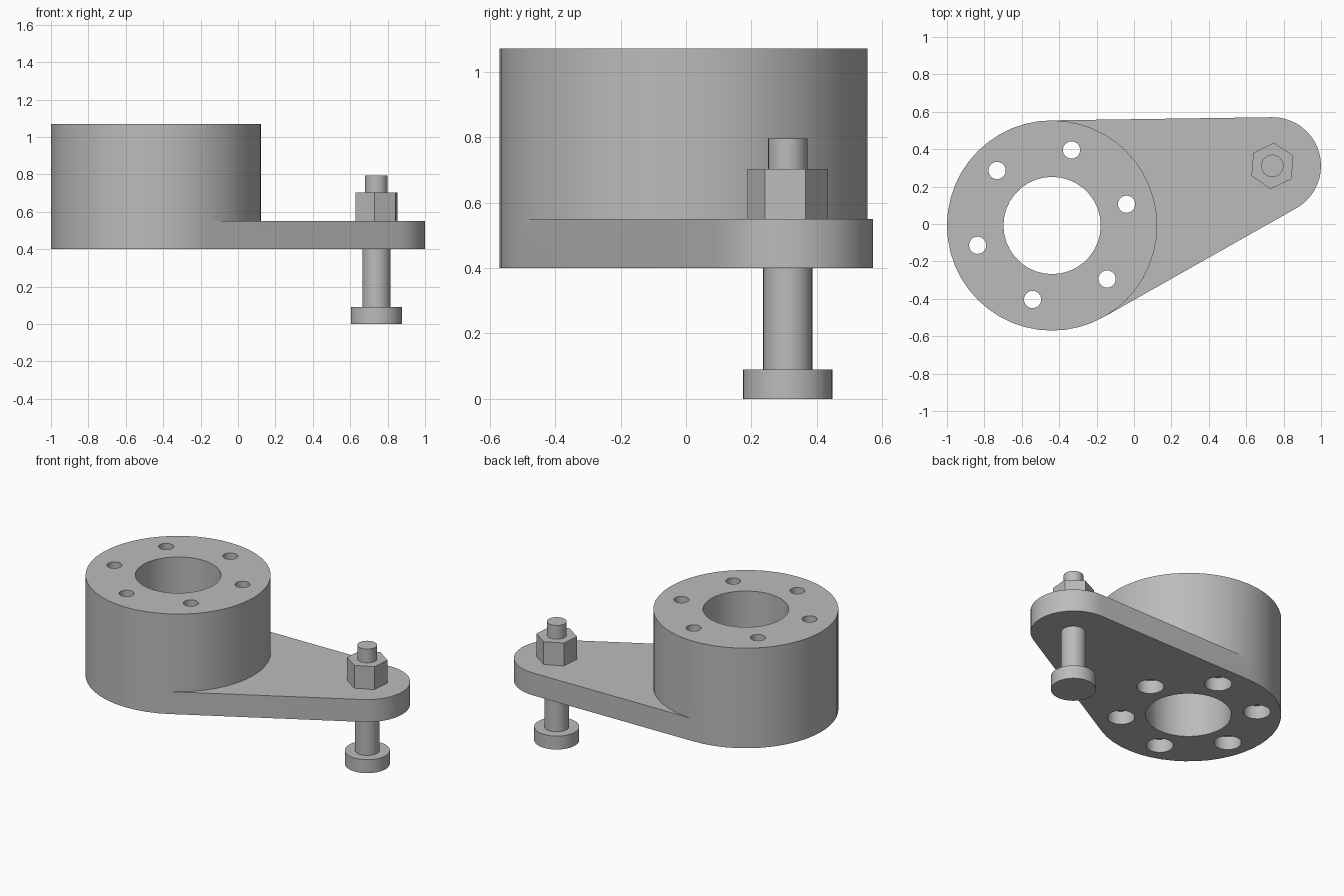
import bpy
import bmesh
from math import cos, sin, tau, radians
from mathutils.geometry import convex_hull_2d

if "Cube" in bpy.data.objects:
    bpy.data.objects.remove(bpy.data.objects["Cube"])

GREY = (0.5, 0.5, 0.5, 1)
metal = bpy.data.materials.new("plain grey metal")
metal.use_nodes = True
metal.diffuse_color = GREY
metal.node_tree.nodes["Principled BSDF"].inputs["Base Color"].default_value = GREY

HUB = (-0.438, -0.008)
BOLT = (0.74, 0.311)
BASE, PLATE_TOP, HUB_TOP = 0.40, 0.55, 1.07


def circle(center, radius, sides, turn=0.0):
    return [(center[0] + radius * cos(turn + tau * i / sides),
             center[1] + radius * sin(turn + tau * i / sides)) for i in range(sides)]


def add_prism(bm, outline, low, high):
    face = bm.faces.new([bm.verts.new((x, y, low)) for x, y in outline])
    top = bmesh.ops.extrude_face_region(bm, geom=[face])["geom"]
    for v in top:
        if isinstance(v, bmesh.types.BMVert):
            v.co.z = high


def make_object(name, prisms):
    bm = bmesh.new()
    for prism in prisms:
        add_prism(bm, *prism)
    bmesh.ops.recalc_face_normals(bm, faces=bm.faces)
    mesh = bpy.data.meshes.new(name)
    bm.to_mesh(mesh)
    bm.free()
    mesh.materials.append(metal)
    obj = bpy.data.objects.new(name, mesh)
    bpy.context.collection.objects.link(obj)
    return obj


def select_only(obj):
    bpy.ops.object.select_all(action="DESELECT")
    obj.select_set(True)
    bpy.context.view_layer.objects.active = obj


def combine(target, other, operation):
    mod = target.modifiers.new(operation.lower(), "BOOLEAN")
    mod.operation = operation
    mod.solver = "EXACT"
    mod.object = other
    select_only(target)
    bpy.ops.object.modifier_apply(modifier=mod.name)
    bpy.data.objects.remove(other)


def smooth(obj):
    select_only(obj)
    bpy.ops.object.shade_smooth_by_angle(angle=radians(30))


# Base plate wrapping the hub circle and the rounded arm tip, with the hub on top
hub_outline = circle(HUB, 0.562, 48)
points = hub_outline + circle(BOLT, 0.26, 48)
arm_outline = [points[i] for i in convex_hull_2d(points)]
bracket = make_object("bracket_body", [(arm_outline, BASE, PLATE_TOP)])
hub = make_object("hub", [(hub_outline, PLATE_TOP, HUB_TOP)])
combine(bracket, hub, "UNION")

# Central bore and the ring of screw holes, counterbored from below
bore = make_object("bore_cutter", [(circle(HUB, 0.26, 36), BASE - 0.1, HUB_TOP + 0.1)])
combine(bracket, bore, "DIFFERENCE")
for spot in circle((HUB[0], -0.004), 0.413, 6, radians(15.4)):
    for radius, top in ((0.046, HUB_TOP + 0.1), (0.083, BASE + 0.09)):
        cutter = make_object("hole_cutter", [(circle(spot, radius, 24), BASE - 0.1, top)])
        combine(bracket, cutter, "DIFFERENCE")
smooth(bracket)

# Bolt hanging through the arm, and its nut
smooth(make_object("bolt_head", [(circle(BOLT, 0.137, 36), 0, 0.09)]))
smooth(make_object("bolt_shank", [(circle(BOLT, 0.075, 32), 0.09, PLATE_TOP)]))
smooth(make_object("bolt_tip", [(circle(BOLT, 0.06, 32), PLATE_TOP, 0.795)]))
make_object("hex_nut", [(circle(BOLT, 0.124, 6, radians(25.5)), PLATE_TOP, 0.703)])
